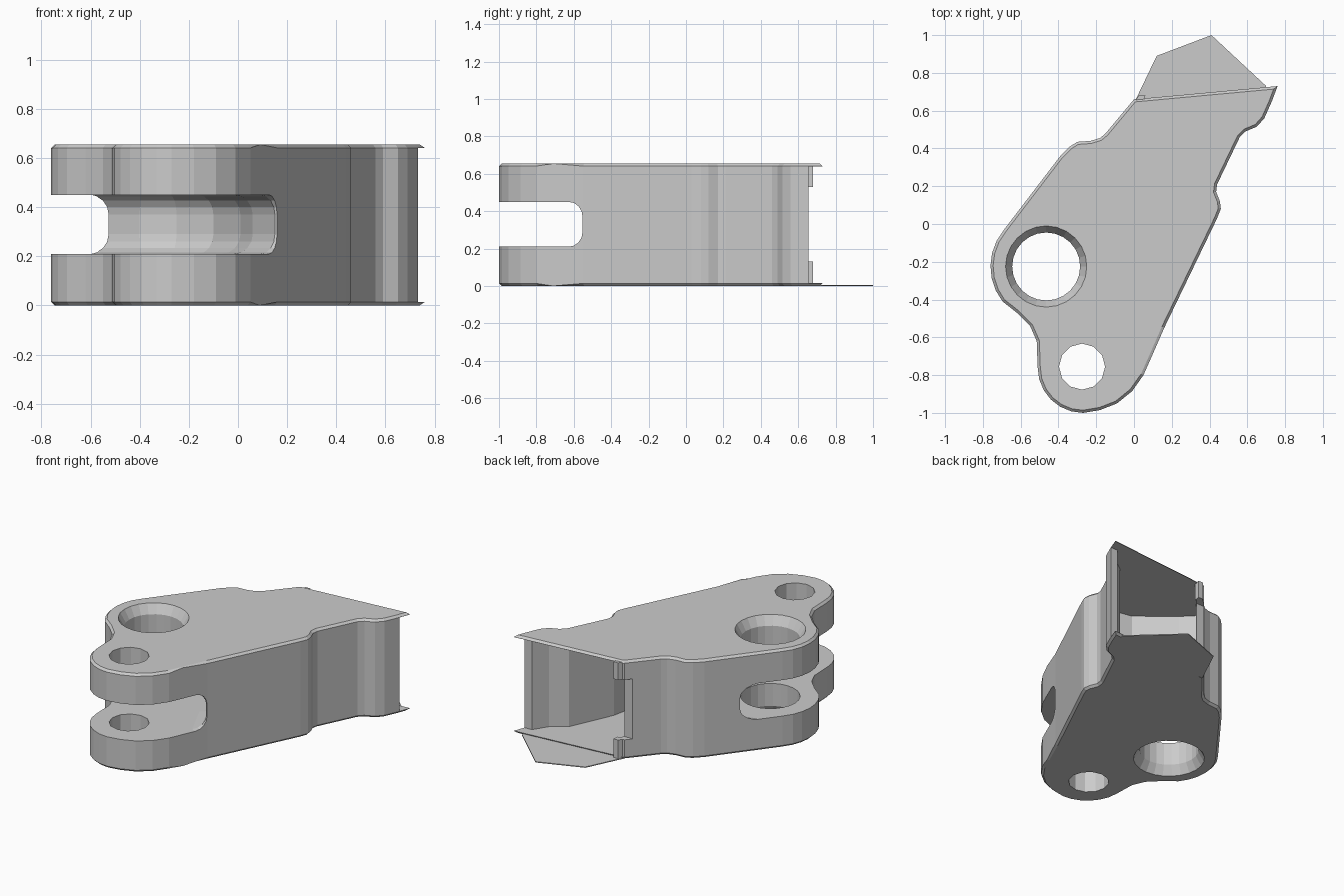
import bpy, bmesh
from math import cos, sin, radians

if "Cube" in bpy.data.objects:
    bpy.data.objects.remove(bpy.data.objects["Cube"])

H = 0.655  # total height


def arc(cx, cy, r, a0, a1, n):
    """Points on an arc, angles in degrees."""
    return [(cx + r * cos(radians(a0 + (a1 - a0) * i / n)),
             cy + r * sin(radians(a0 + (a1 - a0) * i / n))) for i in range(n + 1)]


def finish(name, bm):
    bmesh.ops.recalc_face_normals(bm, faces=bm.faces)
    mesh = bpy.data.meshes.new(name)
    bm.to_mesh(mesh)
    bm.free()
    ob = bpy.data.objects.new(name, mesh)
    bpy.context.collection.objects.link(ob)
    return ob


def prism(name, pts, z0, z1, bevel=0, segments=1):
    """Extruded outline, optionally bevelled around its top and bottom rims."""
    bm = bmesh.new()
    face = bm.faces.new([bm.verts.new((x, y, z0)) for x, y in pts])
    ext = bmesh.ops.extrude_face_region(bm, geom=[face])
    for v in [g for g in ext['geom'] if isinstance(g, bmesh.types.BMVert)]:
        v.co.z = z1
    if bevel:
        rims = [e for e in bm.edges if abs(e.verts[0].co.z - e.verts[1].co.z) < 1e-5]
        bmesh.ops.bevel(bm, geom=rims, offset=bevel, segments=segments,
                        profile=0.5, affect='EDGES', clamp_overlap=True)
    return finish(name, bm)


def lathe_cutter(name, c, rings, sides):
    """Stack of (radius, z) rings forming a hole cutter."""
    bm = bmesh.new()
    loops = [[bm.verts.new((x, y, z)) for x, y in arc(*c, r, 0, 360, sides)[:-1]]
             for r, z in rings]
    for a, b in zip(loops, loops[1:]):
        for i in range(sides):
            j = (i + 1) % sides
            bm.faces.new((a[i], a[j], b[j], b[i]))
    bm.faces.new(loops[0])
    bm.faces.new(loops[-1])
    return finish(name, bm)


def cut(target, cutter):
    mod = target.modifiers.new("cut", 'BOOLEAN')
    mod.operation = 'DIFFERENCE'
    mod.solver = 'EXACT'
    mod.object = cutter
    bpy.context.view_layer.objects.active = target
    bpy.ops.object.modifier_apply(modifier=mod.name)
    bpy.data.objects.remove(cutter)


# Main body outline: two pivot lobes at the front, waisted sides, slanted rear
outline = [(0.0, 0.66), (-0.15, 0.48), (-0.18, 0.455), (-0.23, 0.44), (-0.30, 0.435),
           (-0.34, 0.41), (-0.39, 0.36)]
outline += arc(-0.46, -0.225, 0.30, 140, 218, 6)
outline += [(-0.62, -0.47), (-0.55, -0.54), (-0.515, -0.62)]
outline += arc(-0.27, -0.76, 0.24, 180, 270, 6)
outline += [(-0.18, -0.985), (-0.09, -0.95), (-0.01, -0.885), (0.05, -0.80), (0.09, -0.71),
            (0.16, -0.55), (0.44, 0.03), (0.46, 0.08), (0.455, 0.12), (0.435, 0.17),
            (0.44, 0.21), (0.56, 0.46), (0.59, 0.49), (0.65, 0.515), (0.69, 0.56),
            (0.73, 0.65), (0.76, 0.73)]
body = prism("clevis_body", outline, 0, H, 0.014)

# Fork slot with a rounded back wall
slot = [(-0.57, 0.17), (-0.40, 0.215), (-0.25, 0.20), (-0.10, 0.10), (0.01, -0.13),
        (0.06, -0.36), (0.15, -0.55), (0.40, -0.63), (0.40, -1.3), (-1.1, -1.3), (-1.1, 0.17)]
cut(body, prism("slot_cutter", slot, 0.21, 0.45, 0.08, 4))

# Hollow rear, open at the back and leaving thin projecting lips
cavity = [(0.055, 0.655), (-0.13, 0.43), (-0.21, 0.37), (-0.12, 0.28), (0.10, 0.10),
          (0.36, 0.05), (0.39, 0.20), (0.52, 0.49), (0.62, 0.56), (0.68, 0.655),
          (1.0, 0.655), (1.0, 1.2), (-0.3, 1.2), (-0.3, 0.655)]
cut(body, prism("cavity_cutter", cavity, 0.015, H - 0.015))

# Notch in the rear end of the thin left wall
notch = [(-0.2, 0.615), (0.10, 0.615), (0.10, 0.75), (-0.2, 0.75)]
cut(body, prism("notch_cutter", notch, 0.13, 0.53))

# Pivot holes: large one chamfered at both ends, small one plain
cut(body, lathe_cutter("large_hole_cutter", (-0.465, -0.225),
                       [(0.24, -0.02), (0.215, 0.0), (0.18, 0.06), (0.18, H - 0.06),
                        (0.215, H), (0.24, H + 0.02)], 24))
cut(body, lathe_cutter("small_hole_cutter", (-0.275, -0.755),
                       [(0.122, -0.1), (0.122, H + 0.1)], 12))

# Thin floor flap sticking out of the rear
prism("rear_flap", [(0.005, 0.65), (0.12, 0.89), (0.41, 1.0), (0.70, 0.73), (0.70, 0.65)],
      0.0, 0.006)

# Rear tabs on the end of the left wall, mirrored top and bottom
tab = [(0.0, 0.64), (0.055, 0.64), (0.06, 0.68), (0.025, 0.68)]
for name, z0, z1 in (("lower_tab", 0.005, 0.13), ("upper_tab", 0.53, H - 0.01)):
    prism(name, tab, z0, z1)
